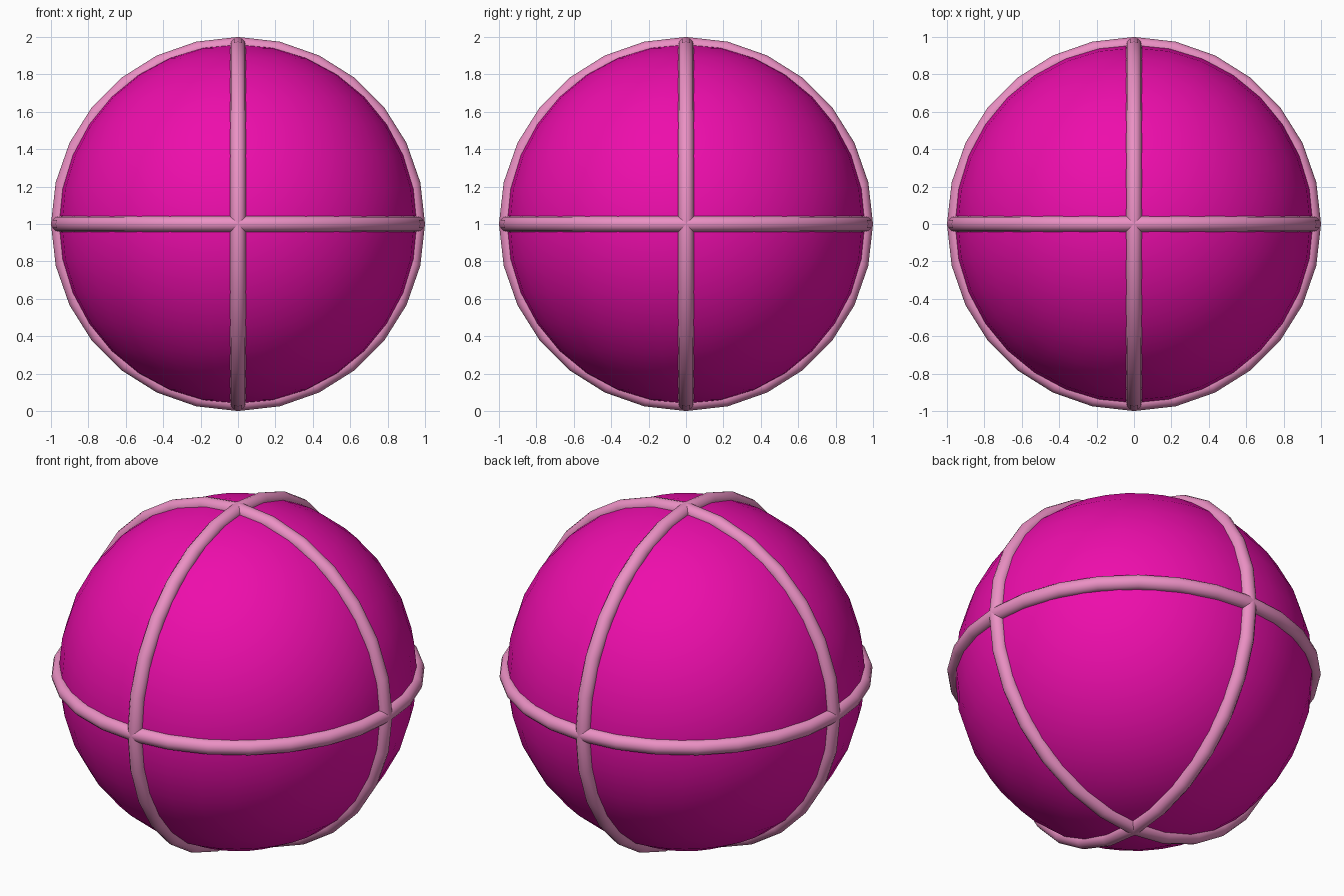
import bpy
from math import pi

if "Cube" in bpy.data.objects:
    bpy.data.objects.remove(bpy.data.objects["Cube"])

CENTRE = (0, 0, 1)
TUBE = 0.042


def material(name, color):
    mat = bpy.data.materials.new(name)
    mat.diffuse_color = color
    mat.use_nodes = True
    mat.node_tree.nodes["Principled BSDF"].inputs["Base Color"].default_value = mat.diffuse_color
    return mat


def finish(name, mat):
    obj = bpy.context.object
    obj.name = name
    obj.data.materials.append(mat)
    bpy.ops.object.shade_smooth()
    return obj


magenta = material("magenta", (0.85, 0.004, 0.41, 1))
pink = material("pink", (0.83, 0.28, 0.55, 1))

# Ball
bpy.ops.mesh.primitive_uv_sphere_add(segments=32, ring_count=16, radius=0.96,
                                     location=CENTRE)
finish("ball", magenta)

# Three bands on perpendicular great circles
bands = {
    "equator_band": (0, 0, 0),
    "front_facing_band": (pi / 2, 0, 0),
    "side_facing_band": (0, pi / 2, 0),
}
for name, rotation in bands.items():
    bpy.ops.mesh.primitive_torus_add(major_segments=28, minor_segments=12,
                                     major_radius=1 - TUBE, minor_radius=TUBE,
                                     location=CENTRE, rotation=rotation)
    finish(name, pink)
